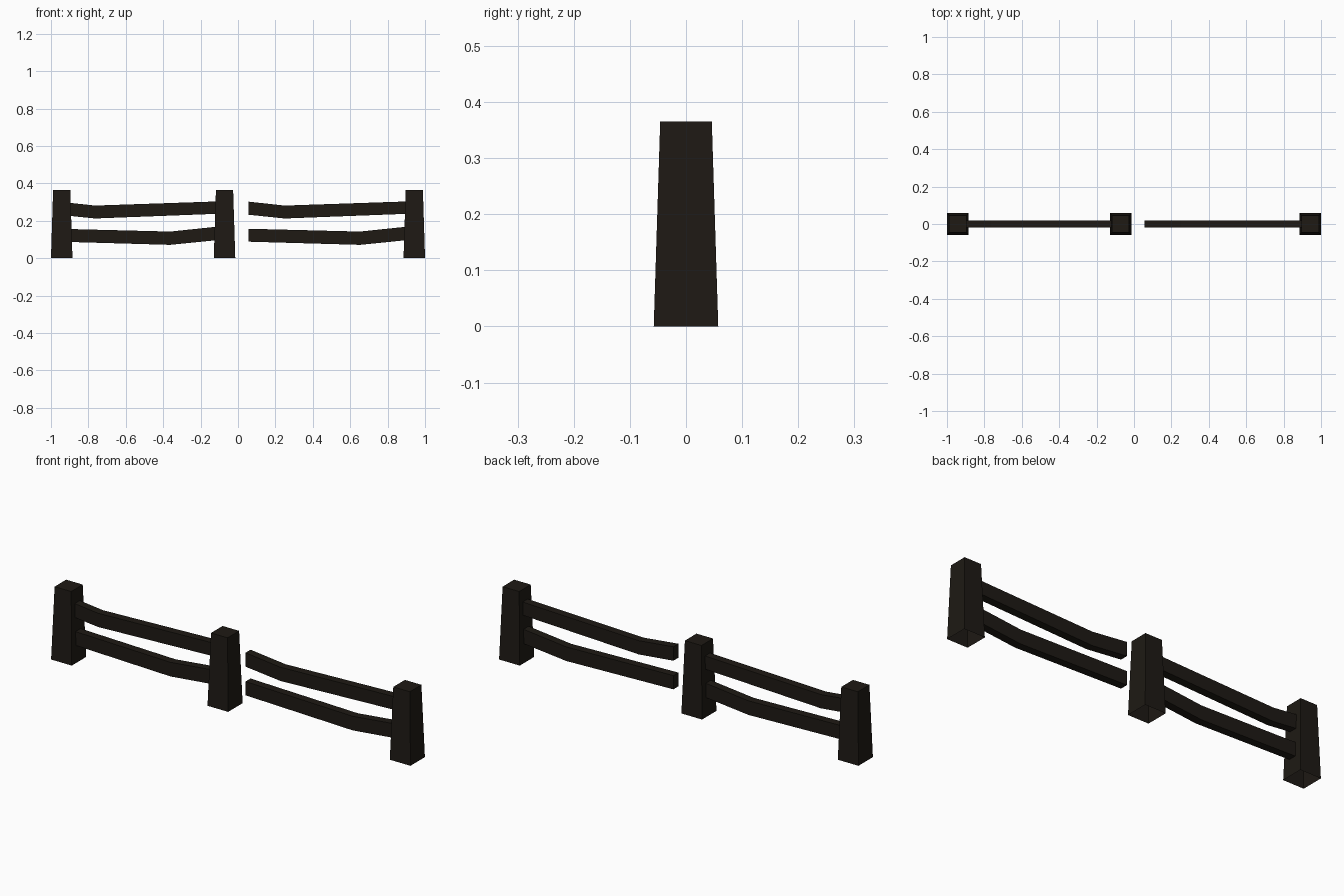
import bpy, bmesh

if "Cube" in bpy.data.objects:
    bpy.data.objects.remove(bpy.data.objects["Cube"])

wood = bpy.data.materials.new("dark_wood")
wood.diffuse_color = (0.013, 0.010, 0.007, 1)
wood.use_nodes = True
wood.node_tree.nodes["Principled BSDF"].inputs["Base Color"].default_value = wood.diffuse_color


def finish(name, bm):
    bmesh.ops.recalc_face_normals(bm, faces=bm.faces)
    mesh = bpy.data.meshes.new(name)
    bm.to_mesh(mesh)
    bm.free()
    mesh.materials.append(wood)
    obj = bpy.data.objects.new(name, mesh)
    bpy.context.collection.objects.link(obj)
    return obj


def post(name, x, height=0.365, base=0.0575, top=0.046):
    """Square tapered post, open underneath."""
    bm = bmesh.new()
    rings = []
    for r, z in ((base, 0), (top, height)):
        rings.append([bm.verts.new((x + sx * r, sy * r, z))
                      for sx, sy in ((-1, -1), (1, -1), (1, 1), (-1, 1))])
    lo, hi = rings
    for i in range(4):
        j = (i + 1) % 4
        bm.faces.new((lo[i], lo[j], hi[j], hi[i]))
    bm.faces.new(hi)
    finish(name, bm)


def rail(name, shift, stations, w=0.02):
    """Bent plank through (x, bottom z, top z) stations, capped at both ends."""
    bm = bmesh.new()
    rings = [[bm.verts.new((x + shift, y, z))
              for y, z in ((-w, b), (w, b), (w, t), (-w, t))]
             for x, b, t in stations]
    for a, c in zip(rings, rings[1:]):
        for i in range(4):
            j = (i + 1) % 4
            bm.faces.new((a[i], a[j], c[j], c[i]))
    bm.faces.new(rings[0])
    bm.faces.new(rings[-1])
    finish(name, bm)


# Posts
for name, x in (("left_post", -0.9425), ("middle_post", -0.072), ("right_post", 0.9425)):
    post(name, x)

# Two matching bays of rails, each sagging at one bend
upper = [(0.056, 0.232, 0.302), (0.25, 0.212, 0.281), (0.93, 0.238, 0.304)]
lower = [(0.056, 0.088, 0.157), (0.652, 0.071, 0.142), (0.93, 0.099, 0.171)]
for side, shift in (("left", -1.0145), ("right", 0)):
    rail(side + "_upper_rail", shift, upper)
    rail(side + "_lower_rail", shift, lower)
